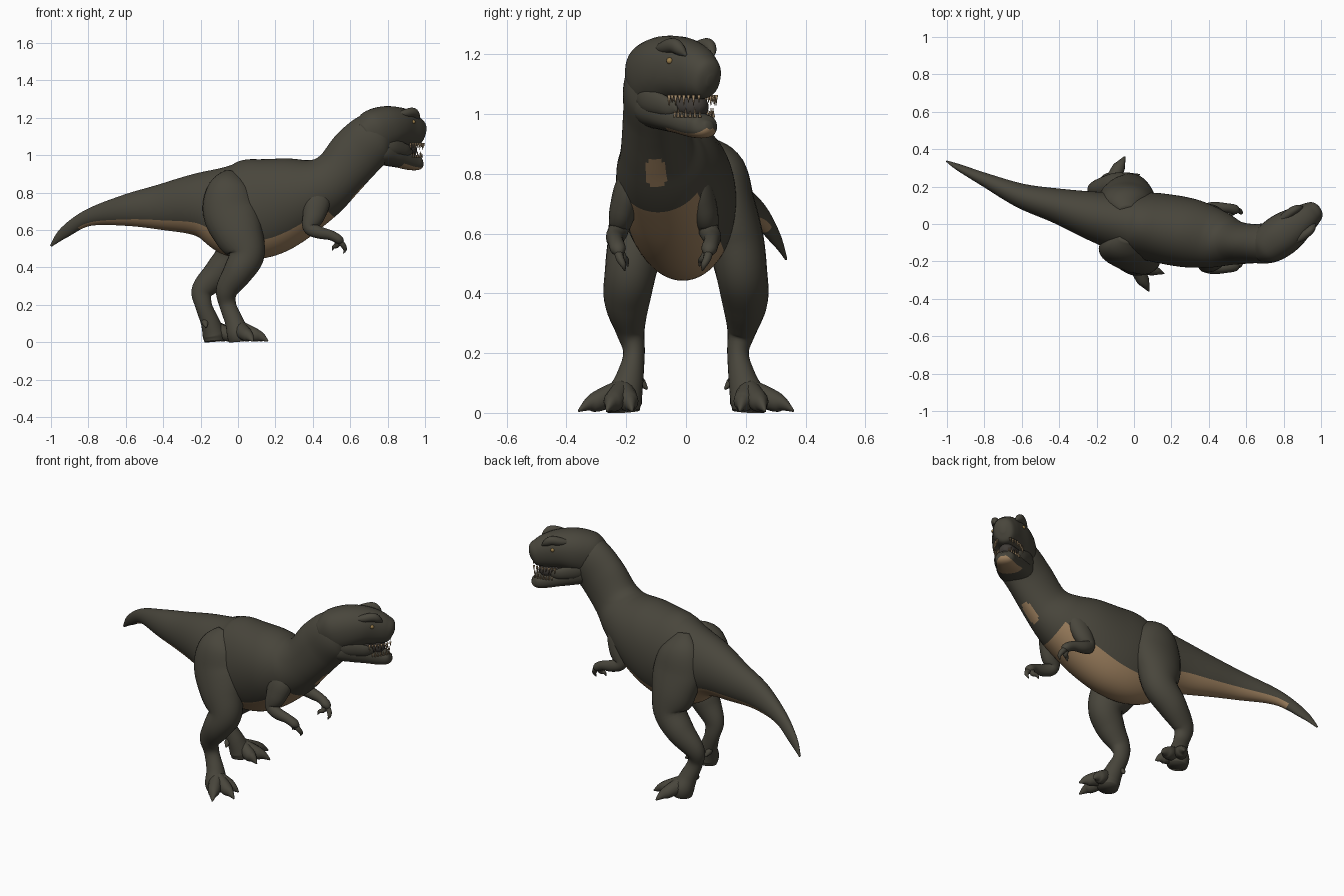
import bpy, bmesh, math
from mathutils import Vector, Matrix

if "Cube" in bpy.data.objects:
    bpy.data.objects.remove(bpy.data.objects["Cube"])


def material(name, r, g, b):
    m = bpy.data.materials.new(name)
    m.use_nodes = True
    m.diffuse_color = (r, g, b, 1)
    node = m.node_tree.nodes["Principled BSDF"]
    node.inputs["Base Color"].default_value = (r, g, b, 1)
    node.inputs["Roughness"].default_value = 0.8
    return m


skin = material("dark olive skin", .066, .061, .045)
tan = material("tan underside", .33, .21, .11)
mouth_mat = material("dark mouth", .05, .044, .038)
ivory = material("ivory teeth", .36, .25, .14)
amber = material("amber eye", .33, .21, .07)

HEAD = Matrix.Translation((.745, -.092, 0)) @ Matrix.Rotation(math.radians(36), 4, 'Z')


def finish(name, bm, mats, matrix=None):
    mesh = bpy.data.meshes.new(name)
    bm.to_mesh(mesh)
    bm.free()
    for m in mats:
        mesh.materials.append(m)
    for p in mesh.polygons:
        p.use_smooth = True
    ob = bpy.data.objects.new(name, mesh)
    bpy.context.collection.objects.link(ob)
    if matrix:
        ob.matrix_world = matrix
    return ob


def smooth_path(pts, steps):
    """Catmull-Rom through sections of (x, y, z, side radius, upright radius)."""
    out = []
    for i in range(len(pts) - 1):
        a, b, c, d = (pts[max(0, min(len(pts) - 1, i + j))] for j in (-1, 0, 1, 2))
        for s in range(steps):
            t = s / steps
            out.append([.5 * (2 * q + (r - p) * t + (2 * p - 5 * q + 4 * r - w) * t * t
                              + (3 * q - p - 3 * r + w) * t ** 3)
                        for p, q, r, w in zip(a, b, c, d)])
    out.append(list(pts[-1]))
    return out


def loft(name, pts, mats=(skin,), sides=24, steps=6, power=1.0, rule=None, matrix=None):
    """Skin elliptical rings along a path; rule(x, s) picks tan faces, s = -1 underneath."""
    path = smooth_path(pts, steps)
    bm = bmesh.new()
    rings = []
    for i, p in enumerate(path):
        t = (Vector(path[min(i + 1, len(path) - 1)][:3]) - Vector(path[max(i - 1, 0)][:3])).normalized()
        side = Vector((0, 1, 0))
        side = (side - t * side.dot(t)).normalized()
        up = t.cross(side)
        ring = []
        for k in range(sides):
            a = math.tau * k / sides
            c, s = (math.copysign(abs(f) ** power, f) for f in (math.cos(a), math.sin(a)))
            ring.append(bm.verts.new(Vector(p[:3]) + side * c * max(p[3], .002) + up * s * max(p[4], .002)))
        rings.append(ring)
    for i in range(len(rings) - 1):
        for k in range(sides):
            n = (k + 1) % sides
            f = bm.faces.new((rings[i][k], rings[i][n], rings[i + 1][n], rings[i + 1][k]))
            if rule and rule(path[i][0], math.sin(math.tau * (k + .5) / sides)):
                f.material_index = 1
    bm.faces.new(rings[0][::-1])
    bm.faces.new(rings[-1])
    return finish(name, bm, mats, matrix)


# Tail, trunk and neck as one sweep; pale tail, belly, chest and throat patch
def underside(x, s):
    tail = -.87 < x < -.1 and s < -.54
    belly = -.1 <= x < .44 and s < -.64
    throat = abs(x - .535) < .03 and s < -.945 - 40 * (x - .535) ** 2
    return tail or belly or throat


loft("body", [
    (-1, .335, .515, .004, .006), (-.93, .3, .585, .018, .03), (-.8, .238, .665, .036, .045),
    (-.6, .15, .705, .066, .084), (-.4, .095, .723, .095, .125), (-.2, .04, .735, .135, .175),
    (-.02, 0, .71, .17, .255), (.13, -.02, .718, .185, .265), (.3, -.05, .768, .184, .226),
    (.44, -.08, .822, .155, .17), (.535, -.1, .893, .118, .142), (.635, -.105, 1.01, .105, .147),
    (.73, -.1, 1.095, .105, .138), (.8, -.07, 1.12, .07, .1)],
    (skin, tan), sides=64, steps=10, rule=underside)

# Legs: the left one is set further back below the thigh
for s, label in ((-1, "right"), (1, "left")):
    def shift(z):
        return -.13 * max(0, min(1, (.7 - z) / .42)) if s > 0 else 0

    def leg_points(rows):
        return [(x + shift(z), s * y, z, a, b) for x, y, z, a, b in rows]

    loft(label + "_leg", leg_points([
        (-.03, .07, .9, .03, .05), (-.045, .115, .82, .08, .12), (-.04, .138, .7, .092, .148),
        (.005, .165, .58, .095, .132), (.045, .186, .47, .086, .098), (.0, .197, .375, .077, .08),
        (-.058, .187, .28, .05, .06), (-.055, .174, .2, .036, .045),
        (-.02, .19, .11, .048, .05), (.0, .21, .045, .064, .06), (.005, .21, .005, .055, .055)]))
    # Splayed toes with tapering claws, plus a small back toe
    for name, tx, ty in (("middle_toe", .16, .265), ("outer_toe", .08, .36), ("inner_toe", .13, .18)):
        bx, by = .0, .21
        mix = lambda f: (bx + (tx - bx) * f, by + (ty - by) * f)
        loft(label + "_" + name, leg_points([
            (*mix(.05), .07, .035, .045), (*mix(.35), .053, .035, .04), (*mix(.62), .036, .033, .034),
            (*mix(.78), .028, .02, .024), (*mix(1), .006, .003, .004)]), sides=14, steps=4)
    loft(label + "_back_toe", leg_points([
        (-.035, .19, .12, .02, .022), (-.045, .155, .105, .018, .02), (-.04, .13, .08, .004, .005)]),
        sides=12, steps=4)

# Small arms hung either side of the chest
for s, label in ((-1, "right"), (1, "left")):
    def arm_points(rows):
        return [(x, -.075 + s * y, z, a, b) for x, y, z, a, b in rows]

    loft(label + "_arm", arm_points([
        (.41, .06, .84, .02, .04), (.42, .105, .77, .05, .075), (.405, .135, .68, .046, .062),
        (.385, .15, .615, .035, .04), (.43, .162, .588, .031, .034), (.495, .16, .572, .026, .027),
        (.54, .152, .548, .026, .024), (.555, .147, .53, .012, .012)]), sides=18)
    for name, x, y, z in (("front_finger", .572, .135, .475), ("back_finger", .512, .125, .49)):
        loft(label + "_" + name, arm_points([
            (.53, .153, .555, .015, .016), ((x + .55) / 2, y + .012, .52, .014, .015),
            (x, y, z + .02, .01, .01), (x - .008, y - .005, z, .002, .002)]), sides=10, steps=4)

# Deep, short head turned to its left
loft("skull", [
    (-.1, 0, 1.09, .06, .08), (-.04, 0, 1.112, .1, .12), (.04, 0, 1.14, .112, .121),
    (.12, 0, 1.15, .104, .109), (.195, 0, 1.14, .082, .097), (.25, 0, 1.125, .066, .079),
    (.285, 0, 1.115, .048, .06), (.3, 0, 1.11, .014, .018)],
    sides=32, power=.9, matrix=HEAD)
loft("lower_jaw", [
    (-.06, 0, 1.06, .06, .06), (0, 0, 1.03, .095, .075), (.08, 0, 1.003, .09, .062),
    (.15, 0, .982, .076, .05), (.22, 0, .963, .06, .043), (.268, 0, .958, .047, .036),
    (.29, 0, .962, .014, .014)],
    (skin, tan), sides=32, power=.85, rule=lambda x, s: x > .13 and s < -.5, matrix=HEAD)
loft("mouth_lining", [
    (.03, 0, 1.03, .06, .05), (.14, 0, 1.03, .066, .045), (.2, 0, 1.025, .052, .04),
    (.235, 0, 1.02, .036, .034), (.25, 0, 1.015, .01, .01)], (mouth_mat,), matrix=HEAD)

# Short teeth in rows along both jaws
for name, root, length, wide, narrow, last in (
        ("upper_teeth", 1.064, -.036, .076, .036, .28), ("lower_teeth", .988, .032, .064, .028, .274)):
    bm = bmesh.new()
    count = 8
    for s in (-1, 1):
        for i in range(count):
            f = i / (count - 1)
            size = 1 - .3 * (i % 2)
            place = Matrix.Translation((.165 + (last - .165) * f, s * (wide + (narrow - wide) * f * f),
                                        root + length * size / 2))
            if length < 0:
                place = place @ Matrix.Rotation(math.pi, 4, 'X')
            bmesh.ops.create_cone(bm, cap_ends=True, segments=8, radius1=.006, radius2=.001,
                                  depth=abs(length) * size, matrix=place)
    finish(name, bm, (ivory,), HEAD)

# Eyes beneath brow horns, nostril ridges and jaw muscles
for s, label in ((-1, "right"), (1, "left")):
    bm = bmesh.new()
    bmesh.ops.create_uvsphere(bm, u_segments=16, v_segments=10, radius=.011,
                              matrix=Matrix.Translation((.178, s * .083, 1.178)))
    finish(label + "_eye", bm, (amber,), HEAD)
    loft(label + "_brow", [
        (.07, s * .068, 1.213, .008, .008), (.13, s * .07, 1.222, .022, .022),
        (.182, s * .07, 1.229, .022, .025), (.212, s * .064, 1.214, .018, .02),
        (.235, s * .056, 1.195, .004, .004)], sides=16, matrix=HEAD)
    loft(label + "_nostril_ridge", [
        (.225, s * .038, 1.188, .005, .005), (.252, s * .04, 1.172, .015, .016),
        (.282, s * .033, 1.14, .005, .005)], sides=12, matrix=HEAD)
    loft(label + "_cheek", [
        (-.04, s * .07, 1.07, .01, .02), (.04, s * .082, 1.05, .02, .042),
        (.12, s * .072, 1.03, .02, .036), (.165, s * .063, 1.02, .012, .026),
        (.185, s * .058, 1.01, .004, .006)],
        sides=16, matrix=HEAD)
